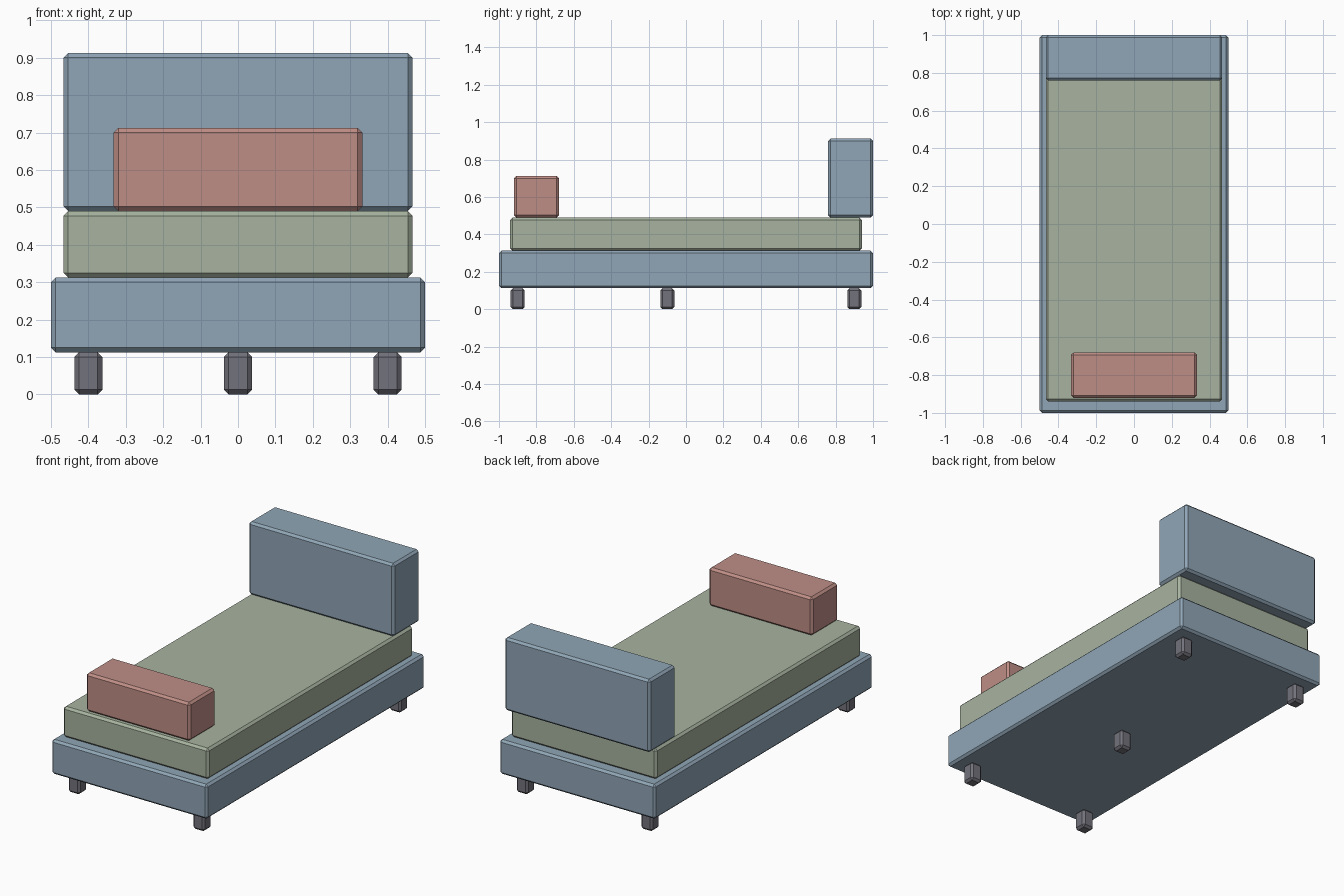
import bpy
import bmesh
from mathutils import Vector

if "Cube" in bpy.data.objects:
    bpy.data.objects.remove(bpy.data.objects["Cube"])


def material(name, rgb):
    mat = bpy.data.materials.new(name)
    mat.diffuse_color = (*rgb, 1)
    mat.use_nodes = True
    mat.node_tree.nodes["Principled BSDF"].inputs["Base Color"].default_value = mat.diffuse_color
    return mat


BLUE = material("blue_fabric", (0.28, 0.38, 0.47))
GREEN = material("green_fabric", (0.39, 0.45, 0.35))
RED = material("red_fabric", (0.52, 0.27, 0.24))
DARK = material("dark_leg", (0.17, 0.17, 0.20))


def chamfered_box(name, lo, hi, mat, chamfer=0.0125):
    """Flat-shaded box between two corners with single-segment chamfers."""
    lo, hi = Vector(lo), Vector(hi)
    size = hi - lo
    bm = bmesh.new()
    bmesh.ops.create_cube(bm, size=1)
    bmesh.ops.scale(bm, vec=size, verts=bm.verts)
    bmesh.ops.bevel(bm, geom=bm.edges[:], offset=chamfer, segments=1,
                    affect='EDGES', profile=0.5)
    mesh = bpy.data.meshes.new(name)
    bm.to_mesh(mesh)
    bm.free()
    obj = bpy.data.objects.new(name, mesh)
    obj.location = (lo + hi) / 2
    mesh.materials.append(mat)
    bpy.context.collection.objects.link(obj)
    return obj


# Base, mattress and headboard
chamfered_box("bed_base", (-0.5, -1, 0.1125), (0.5, 1, 0.3125), BLUE)
chamfered_box("mattress", (-0.4665, -0.94, 0.3125), (0.4665, 0.94, 0.49), GREEN)
chamfered_box("headboard", (-0.4665, 0.76, 0.49), (0.4665, 1, 0.9125), BLUE)

# Pillow
chamfered_box("pillow", (-0.3325, -0.92, 0.49), (0.3325, -0.68, 0.7125), RED)

# Four corner legs and one middle leg
half = 0.0375
legs = {"front_leg_left": (-0.4, -0.9), "front_leg_right": (0.4, -0.9),
        "back_leg_left": (-0.4, 0.9), "back_leg_right": (0.4, 0.9),
        "middle_leg": (0, -0.1)}
for name, (x, y) in legs.items():
    chamfered_box(name, (x - half, y - half, 0), (x + half, y + half, 0.1125), DARK)
